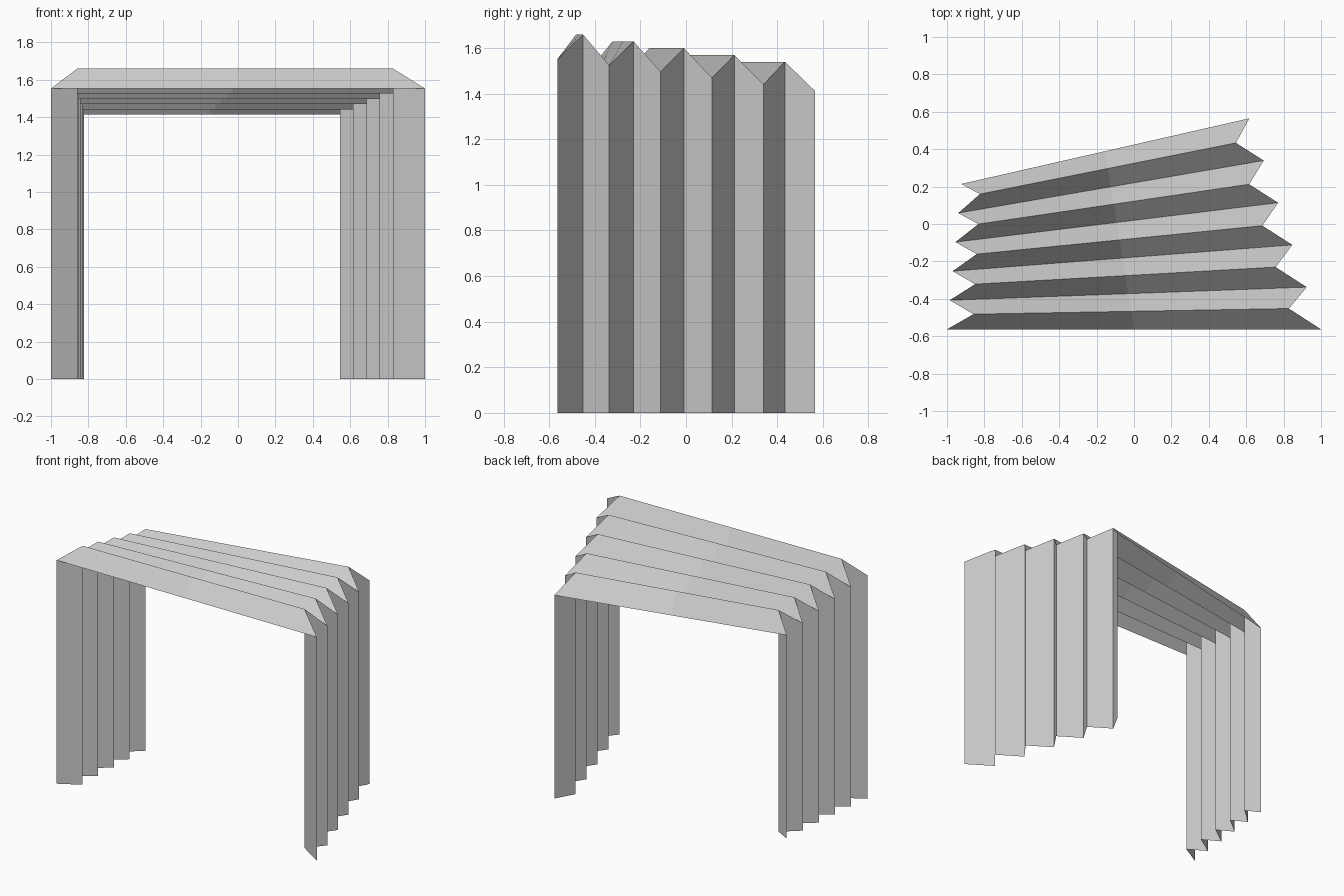
import bpy
from mathutils import Vector

if "Cube" in bpy.data.objects:
    bpy.data.objects.remove(bpy.data.objects["Cube"])

FOLDS = 5  # number of pleats from front to back


def section(first, last, steps):
    """Portal outlines (left foot, left corner, crown middle, right corner, right foot)
    evenly blended from first to last; each is (left x, left y, right x, right y, height)."""
    outlines = []
    for i in range(steps + 1):
        xl, yl, xr, yr, z = Vector(first).lerp(Vector(last), i / steps)
        left, right = Vector((xl, yl, z)), Vector((xr, yr, z))
        outlines.append([Vector((xl, yl, 0)), left, (left + right) / 2,
                         right, Vector((xr, yr, 0))])
    return outlines


# Wide, low outlines (valleys) and narrow, high outlines (ridges)
valleys = section((-1.0, -0.563, 1.0, -0.563, 1.553),
                  (-0.924, 0.214, 0.617, 0.565, 1.413), FOLDS)
ridges = section((-0.858, -0.482, 0.828, -0.452, 1.66),
                 (-0.824, 0.16, 0.545, 0.434, 1.54), FOLDS - 1)

# Alternate valleys and ridges from front to back
outlines = []
for i in range(FOLDS + 1):
    outlines.append(valleys[i])
    if i < FOLDS:
        outlines.append(ridges[i])


def pleated_sheet(name, first, last):
    """Skin the chosen stretch of every outline into one folded sheet."""
    n = last - first + 1
    verts = [p for o in outlines for p in o[first:last + 1]]
    faces = [(r * n + c, r * n + c + 1, (r + 1) * n + c + 1, (r + 1) * n + c)
             for r in range(len(outlines) - 1) for c in range(n - 1)]
    mesh = bpy.data.meshes.new(name)
    mesh.from_pydata(verts, [], [tuple(reversed(f)) for f in faces])
    mesh.update()
    # Normals point outwards
    mid = Vector((0, 0, 0.7))
    if sum(p.normal.dot(p.center - mid) * p.area for p in mesh.polygons) < 0:
        mesh.flip_normals()
    obj = bpy.data.objects.new(name, mesh)
    bpy.context.collection.objects.link(obj)


# Two walls and the roof
pleated_sheet("left_folded_wall", 0, 1)
pleated_sheet("folded_roof", 1, 3)
pleated_sheet("right_folded_wall", 3, 4)
